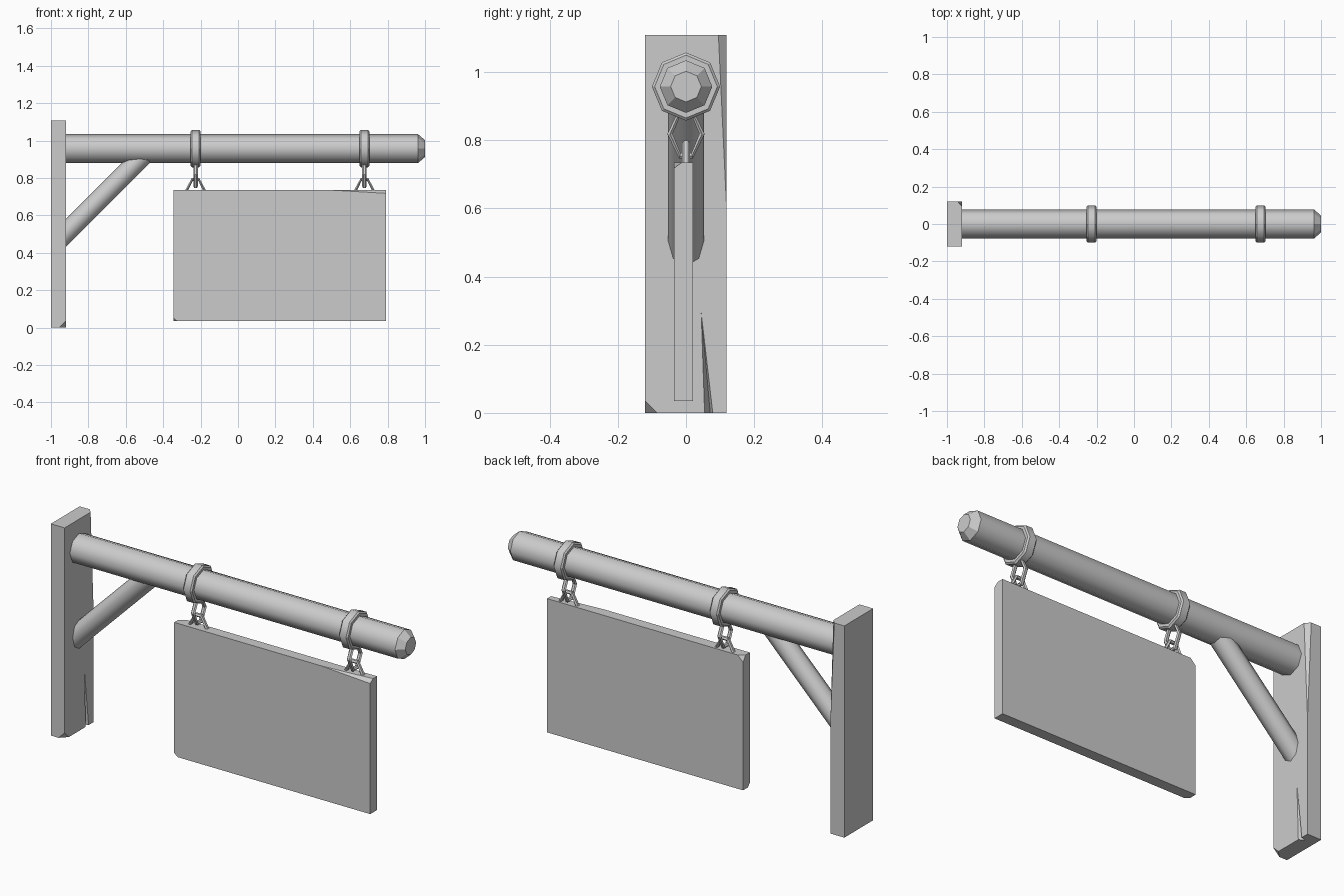
import bpy, bmesh
from math import cos, sin, pi, radians
from mathutils import Vector, Matrix

if "Cube" in bpy.data.objects:
    bpy.data.objects.remove(bpy.data.objects["Cube"])


def finish(name, bm):
    bmesh.ops.recalc_face_normals(bm, faces=bm.faces[:])
    me = bpy.data.meshes.new(name)
    bm.to_mesh(me)
    bm.free()
    ob = bpy.data.objects.new(name, me)
    bpy.context.collection.objects.link(ob)
    return ob


def chipped_box(name, lo, hi, chips):
    """Box whose corners are sliced off by planes through three points."""
    lo, hi = Vector(lo), Vector(hi)
    bm = bmesh.new()
    bmesh.ops.create_cube(bm, size=1)
    bmesh.ops.scale(bm, vec=hi - lo, verts=bm.verts)
    bmesh.ops.translate(bm, vec=(lo + hi) / 2, verts=bm.verts)
    for chip in chips:
        a, b, c = map(Vector, chip)
        n = (b - a).cross(c - a).normalized()
        if n.dot((lo + hi) / 2 - a) > 0:
            n = -n
        cut = bmesh.ops.bisect_plane(bm, geom=bm.verts[:] + bm.edges[:] + bm.faces[:],
                                     plane_co=a, plane_no=n, clear_outer=True)
        edges = [g for g in cut["geom_cut"] if isinstance(g, bmesh.types.BMEdge)]
        bmesh.ops.holes_fill(bm, edges=edges)
    return finish(name, bm)


def lathe(name, profile, matrix, smooth, closed=False, n=8):
    """Eight-sided turning of (along, radius) points about local x."""
    bm = bmesh.new()
    rings = [[bm.verts.new(matrix @ Vector((x, r * cos(2 * pi * i / n), r * sin(2 * pi * i / n))))
              for i in range(n)] for x, r in profile]
    spans = len(rings) if closed else len(rings) - 1
    for k in range(spans):
        a, b = rings[k], rings[(k + 1) % len(rings)]
        for i in range(n):
            j = (i + 1) % n
            bm.faces.new((a[i], a[j], b[j], b[i])).smooth = k in smooth
    if not closed:
        bm.faces.new(rings[0])
        bm.faces.new(rings[-1])
    return finish(name, bm)


def link(name, centre, half_h, along_x):
    """Hexagonal chain link standing upright in the xz or yz plane."""
    path = [(.047, 0), (.018, half_h), (-.018, half_h),
            (-.047, 0), (-.018, -half_h), (.018, -half_h)]
    section = [(.008, .006), (0, .012), (-.008, .006), (-.008, -.006), (0, -.012), (.008, -.006)]
    bm = bmesh.new()
    rings = []
    for u, w in path:
        d = Vector((u, w)).normalized()
        ring = []
        for s, t in section:
            a, b = u + d.x * s, w + d.y * s
            p = Vector((a, t, b)) if along_x else Vector((t, a, b))
            ring.append(bm.verts.new(Vector(centre) + p))
        rings.append(ring)
    for k in range(6):
        a, b = rings[k], rings[(k + 1) % 6]
        for i in range(6):
            j = (i + 1) % 6
            bm.faces.new((a[i], a[j], b[j], b[i]))
    return finish(name, bm)


# wall post with worn corner and edge
post = chipped_box("wall_post", (-1, -.12, 0), (-.92, .119, 1.108), [
    ((-.955, -.12, 0), (-.92, -.085, 0), (-.92, -.12, .035)),
    ((-.92, .119, .6), (-.92, .095, 1.108), (-.942, .119, 1.108)),
])

# split in the post, cut with a narrow wedge
bm = bmesh.new()
v = [bm.verts.new(p) for p in ((-.915, .04, .345), (-.915, .052, -.01),
                               (-.915, .081, -.01), (-.95, .072, -.01))]
for f in ((0, 1, 2), (0, 2, 3), (0, 3, 1), (1, 3, 2)):
    bm.faces.new([v[i] for i in f])
cutter = finish("post_split_cutter", bm)
cutter.hide_render = True
cutter.hide_viewport = True
mod = post.modifiers.new("split", "BOOLEAN")
mod.operation = "DIFFERENCE"
mod.solver = "EXACT"
mod.object = cutter

# round beam with tapered tip
lathe("beam", [(-.93, .077), (.963, .077), (1.0, .045)],
      Matrix.Translation((0, 0, .957)), {0})

# diagonal brace
lathe("brace", [(-.055, .053), (.6, .053)],
      Matrix.Translation((-.92, 0, .506)) @ Matrix.Rotation(radians(-45), 4, "Y"), {0})

# hanging board with chipped corners
chipped_box("sign_board", (-.345, -.035, .035), (.79, .021, .735), [
    ((.5, -.035, .735), (.79, -.035, .718), (.79, -.012, .735)),
    ((-.325, -.035, .035), (-.345, -.018, .035), (-.345, -.035, .052)),
    ((-.315, .021, .735), (-.345, .0, .735), (-.345, .021, .705)),
])

# collars and chain links
for side, x in (("left", -.227), ("right", .676)):
    lathe(side + "_collar",
          [(-.026, .07), (-.026, .092), (-.019, .1), (.019, .1), (.026, .092), (.026, .07)],
          Matrix.Translation((x, 0, .957)), {2}, closed=True)
    link(side + "_upper_link", (x, 0, .818), .064, False)
    link(side + "_lower_link", (x, 0, .735), .056, True)
